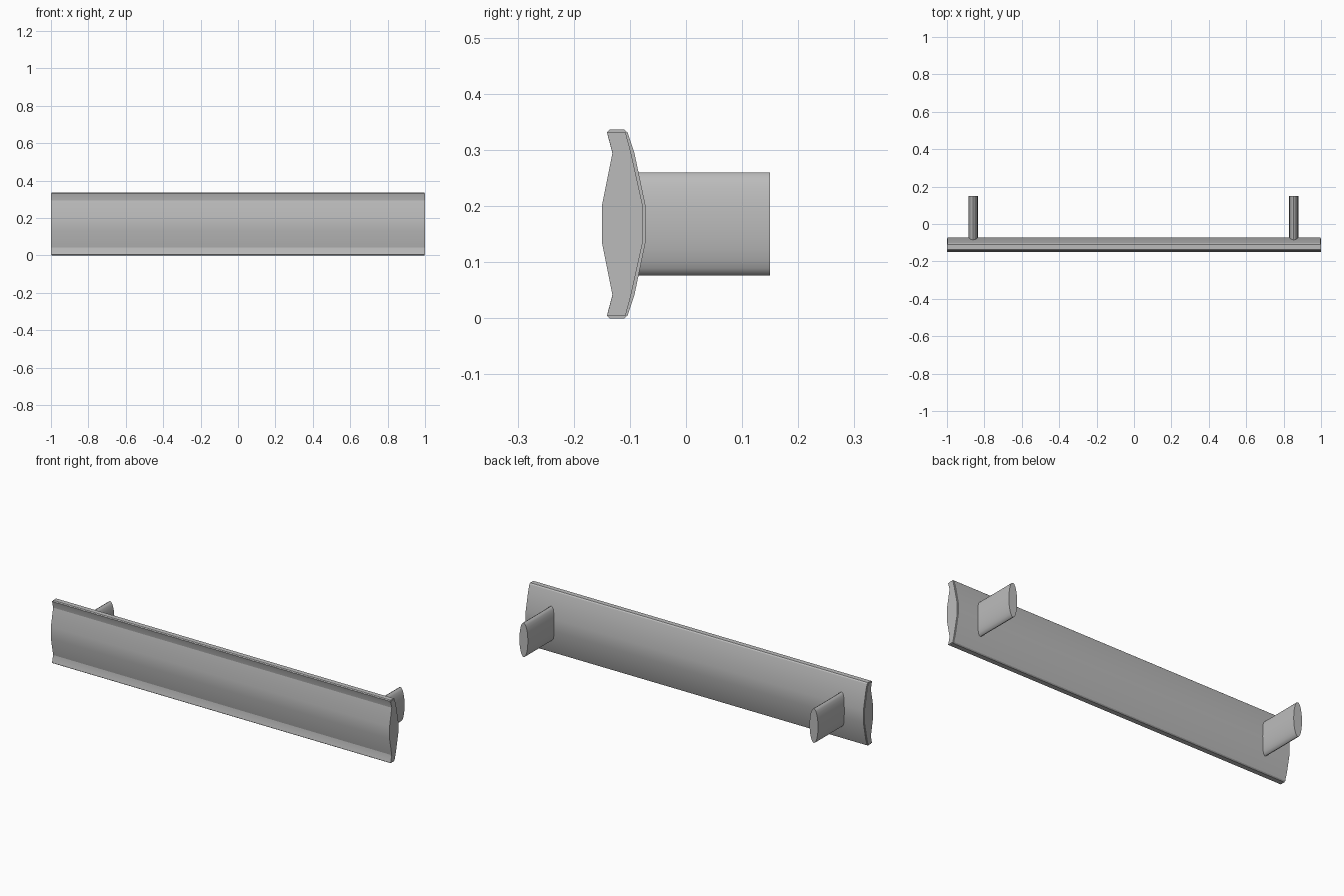
import bpy, bmesh, math

if "Cube" in bpy.data.objects:
    bpy.data.objects.remove(bpy.data.objects["Cube"])

grey = bpy.data.materials.new("dark_grey")
grey.diffuse_color = (0.5, 0.5, 0.5, 1)
grey.use_nodes = True
grey.node_tree.nodes["Principled BSDF"].inputs["Base Color"].default_value = grey.diffuse_color

def loft(name, rings, angle):
    """Bridge successive closed rings of points and cap both ends."""
    bm = bmesh.new()
    vr = [[bm.verts.new(p) for p in r] for r in rings]
    n = len(vr[0])
    for a, b in zip(vr, vr[1:]):
        for i in range(n):
            j = (i + 1) % n
            bm.faces.new((a[i], a[j], b[j], b[i]))
    bm.faces.new(vr[0][::-1])
    bm.faces.new(vr[-1])
    bmesh.ops.recalc_face_normals(bm, faces=bm.faces)
    me = bpy.data.meshes.new(name)
    bm.to_mesh(me)
    bm.free()
    me.materials.append(grey)
    ob = bpy.data.objects.new(name, me)
    bpy.context.collection.objects.link(ob)
    bpy.ops.object.select_all(action='DESELECT')
    ob.select_set(True)
    bpy.context.view_layer.objects.active = ob
    bpy.ops.object.shade_smooth_by_angle(angle=math.radians(angle))
    return ob

# Rail sections: upper half (y, height above middle), mirrored downwards
MID = 0.168
def section(half):
    pts = half + [(y, -h) for y, h in reversed(half)]
    return [(y, MID + h) for y, h in pts]

def extrude(name, sec, half_len):
    loft(name, [[(x, y, z) for y, z in sec] for x in (-half_len, half_len)], 20)

# Front rail body
extrude("rail", section([(-0.15, 0.032), (-0.131, 0.127), (-0.141, 0.164),
                         (-0.108, 0.164), (-0.098, 0.127), (-0.077, 0.032)]), 1.0)

# Thin skin wrapping the back and the top and bottom lips, a touch shorter
extrude("rail_back", section([(-0.131, 0.126), (-0.141, 0.1635), (-0.136, 0.168),
                              (-0.110, 0.168), (-0.104, 0.163), (-0.092, 0.127),
                              (-0.072, 0.032)]), 0.997)

# Oval mounting posts behind the rail
def oval(cx, y, n=24):
    ring = []
    for i in range(n):
        a = 2 * math.pi * i / n
        ring.append((cx + 0.025 * math.cos(a), y, MID + 0.0915 * math.sin(a)))
    return ring

for side, cx in (("left", -0.86), ("right", 0.854)):
    loft(side + "_post", [oval(cx, -0.09), oval(cx, 0.15)], 40)
